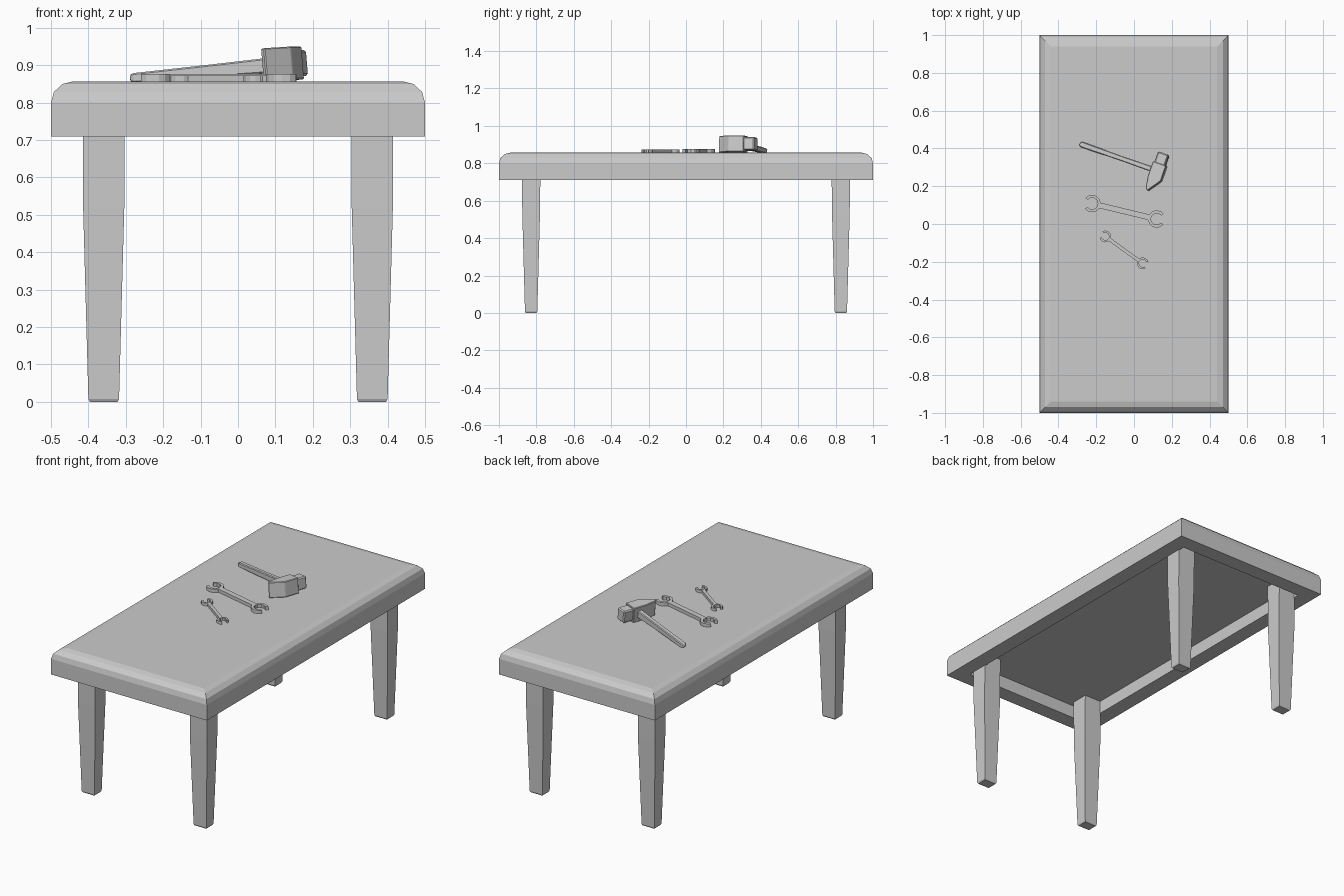
import bpy, bmesh
from math import sin, cos, pi, radians
from mathutils import Matrix, Vector

if "Cube" in bpy.data.objects:
    bpy.data.objects.remove(bpy.data.objects["Cube"])


def loft(name, rings, bevel=0.0, matrix=None):
    """Skin a stack of equal-length point loops and cap both ends."""
    bm = bmesh.new()
    loops = [[bm.verts.new(p) for p in ring] for ring in rings]
    n = len(loops[0])
    for a, b in zip(loops, loops[1:]):
        for i in range(n):
            j = (i + 1) % n
            bm.faces.new((a[i], a[j], b[j], b[i]))
    bm.faces.new(loops[0][::-1])
    bm.faces.new(loops[-1])
    bmesh.ops.recalc_face_normals(bm, faces=bm.faces)
    if bevel:
        bmesh.ops.bevel(bm, geom=bm.edges[:], offset=bevel, segments=1,
                        affect='EDGES', clamp_overlap=True)
    if matrix:
        bm.transform(matrix)
    me = bpy.data.meshes.new(name)
    bm.to_mesh(me)
    bm.free()
    ob = bpy.data.objects.new(name, me)
    bpy.context.collection.objects.link(ob)
    return ob


def rect(x0, x1, y0, y1, z):
    return [(x0, y0, z), (x1, y0, z), (x1, y1, z), (x0, y1, z)]


def rect_x(x, hy, hz):
    return [(x, -hy, -hz), (x, hy, -hz), (x, hy, hz), (x, -hy, hz)]


# Table top: recessed underside, rim, straight side, rounded-over top edge
TOP = 0.857
profile = [(0.09, 0.785), (0.09, 0.71), (0.0, 0.71)]
for k in range(4):
    a = k * pi / 6
    profile.append((0.06 * (1 - cos(a)), TOP - 0.057 + 0.057 * sin(a)))
loft("table_top", [rect(-0.5 + i, 0.5 - i, -1 + i, 1 - i, z) for i, z in profile])

# Tapered legs with chamfered feet
for sx, side in ((-1, "left"), (1, "right")):
    for sy, end in ((-1, "front"), (1, "back")):
        levels = [(0.037, 0.029, 0.0), (0.041, 0.033, 0.008),
                  (0.055, 0.047, 0.52), (0.055, 0.05, 0.785)]
        cx, cy = sx * 0.359, sy * 0.828
        loft(f"{end}_{side}_leg",
             [rect(cx - hx, cx + hx, cy - hy, cy + hy, z) for hx, hy, z in levels])

# Hammer: x runs along the handle, y along the head
place = (Matrix.Translation((0.125, 0.28, 0.903))
         @ Matrix.Rotation(radians(-19.3), 4, 'Z')
         @ Matrix.Rotation(radians(-5), 4, 'Y'))
loft("hammer_handle", [rect_x(-0.438, 0.009, 0.009), rect_x(-0.428, 0.015, 0.013),
                       rect_x(-0.2, 0.013, 0.017), rect_x(0.03, 0.015, 0.022)],
     bevel=0.004, matrix=place)
wedge = [(-0.037, 0.042), (-0.037, -0.04), (-0.027, -0.105), (-0.014, -0.116),
         (0.037, -0.045), (0.037, 0.042)]
loft("hammer_head", [[(x, y, z) for x, y in wedge] for z in (-0.044, 0.044)],
     bevel=0.003, matrix=place)
face = [(-0.03, 0.03), (0.03, 0.03), (0.03, 0.1), (-0.03, 0.1)]
loft("hammer_striking_face", [[(x, y, z) for x, y in face] for z in (-0.034, 0.036)],
     bevel=0.006, matrix=place)


# Open-ended wrenches: a C-shaped jaw repeated at both ends of a flat shaft
def wrench(name, p, q, r_out, r_in, half_shaft, height):
    p, q = Vector(p), Vector(q)
    half = (q - p).length / 2
    tilt, gap = radians(12), radians(38)
    join = pi - math_asin(half_shaft / r_out)

    def arc(r, a, b, n):
        return [(half + r * cos(a + (b - a) * i / n), r * sin(a + (b - a) * i / n))
                for i in range(n + 1)]

    end = (arc(r_out, -join, -gap + tilt, 5)
           + arc(r_in, -gap + tilt, -2 * pi + gap + tilt, 8)
           + arc(r_out, gap + tilt, join, 5))
    outline = end + [(-x, -y) for x, y in end]
    d = q - p
    m = (Matrix.Translation(((p.x + q.x) / 2, (p.y + q.y) / 2, TOP))
         @ Matrix.Rotation(d.angle_signed(Vector((1, 0))), 4, 'Z'))
    loft(name, [[(x, y, z) for x, y in outline] for z in (0, height)], matrix=m)


def math_asin(v):
    from math import asin
    return asin(v)


wrench("large_wrench", (-0.222, 0.108), (0.12, 0.026), 0.046, 0.031, 0.015, 0.019)
wrench("small_wrench", (-0.152, -0.066), (0.046, -0.208), 0.031, 0.02, 0.009, 0.016)
